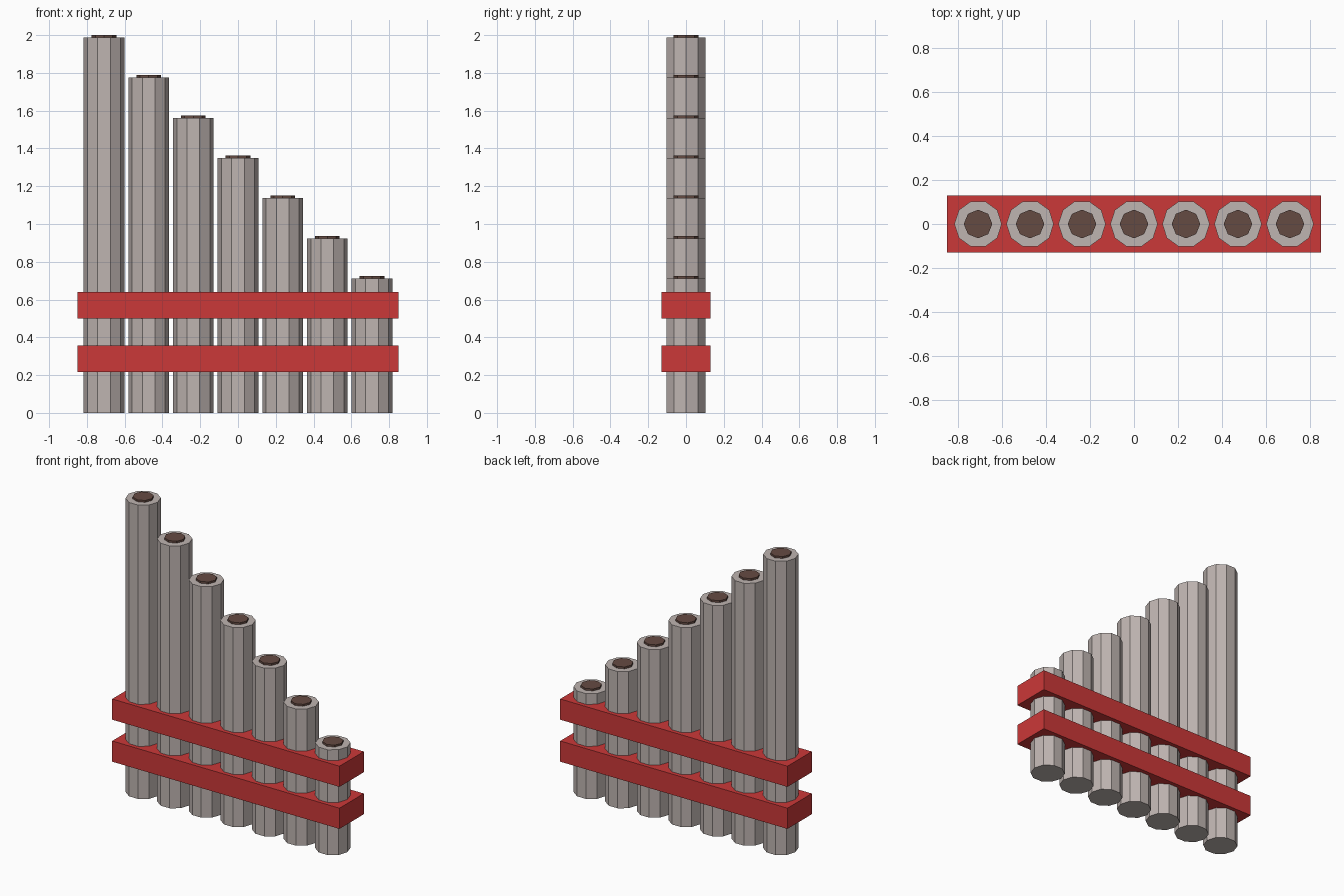
import bpy, math

if "Cube" in bpy.data.objects:
    bpy.data.objects.remove(bpy.data.objects["Cube"])

def material(name, rgb):
    m = bpy.data.materials.new(name)
    m.diffuse_color = (*rgb, 1)
    m.use_nodes = True
    m.node_tree.nodes["Principled BSDF"].inputs["Base Color"].default_value = m.diffuse_color
    return m

PIPE = material("pale_cane", (0.52, 0.46, 0.44))
HOLE = material("dark_brown", (0.13, 0.07, 0.055))
BAND = material("red", (0.60, 0.04, 0.04))

def cylinder(name, sides, radius, x, z0, z1, mat):
    bpy.ops.mesh.primitive_cylinder_add(
        vertices=sides, radius=radius, depth=z1 - z0,
        location=(x, 0, (z0 + z1) / 2), rotation=(0, 0, math.pi / 2))
    ob = bpy.context.object
    ob.name = name
    ob.data.materials.append(mat)

def box(name, size, z, mat):
    bpy.ops.mesh.primitive_cube_add(size=1, location=(0, 0, z))
    ob = bpy.context.object
    ob.name = name
    ob.scale = size
    ob.data.materials.append(mat)

# Seven ten-sided pipes, shortening to the right, each with a dark mouth disc
for i in range(7):
    x = (i - 3) * 0.2365
    top = 2.0 - i * 0.2125
    cylinder(f"pipe_{i + 1}", 10, 0.108, x, 0, top - 0.013, PIPE)
    cylinder(f"pipe_mouth_{i + 1}", 8, 0.065, x, top - 0.026, top, HOLE)

# Two bands binding the pipes
box("lower_band", (1.70, 0.26, 0.14), 0.286, BAND)
box("upper_band", (1.70, 0.26, 0.14), 0.570, BAND)
